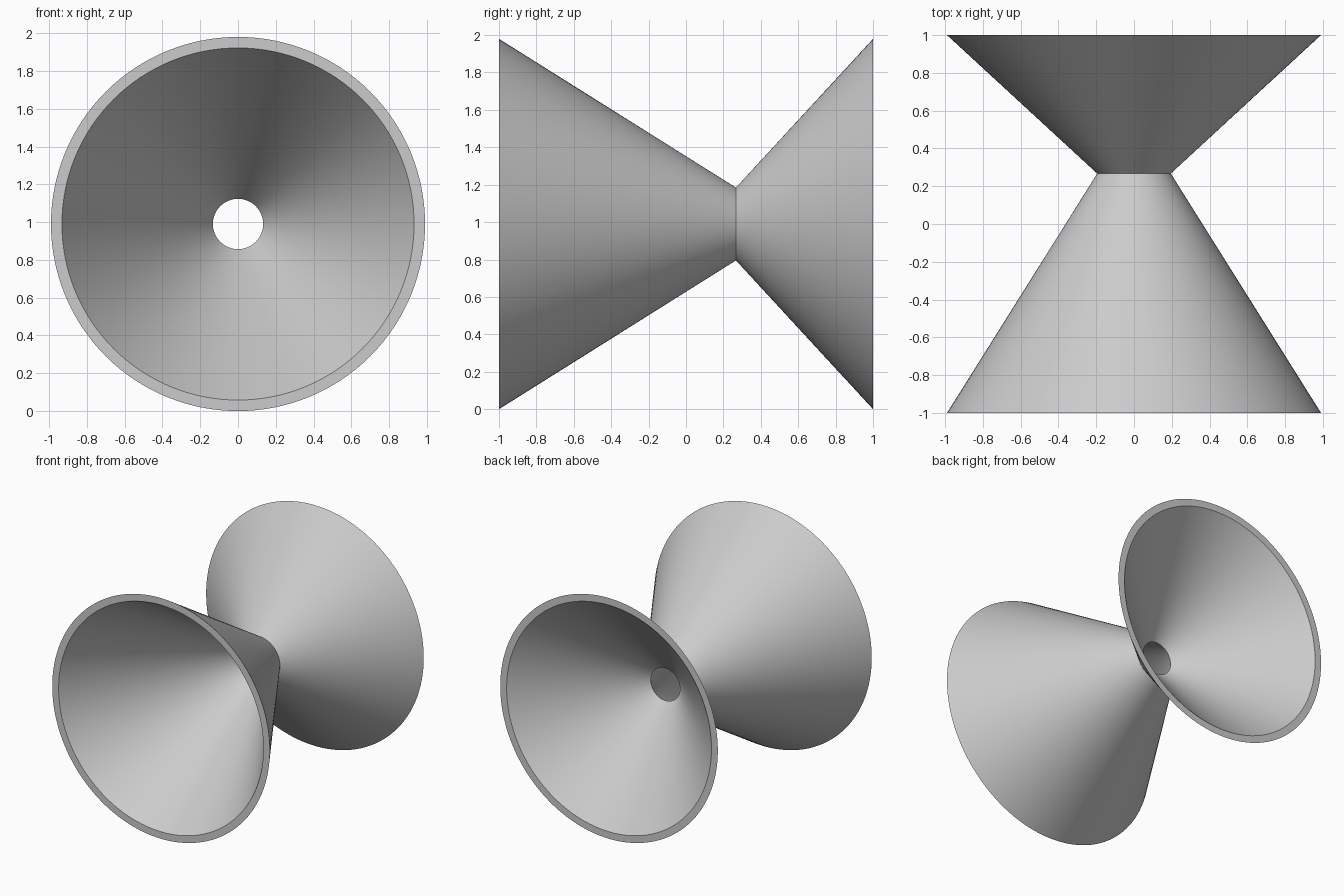
import bpy, bmesh, math
from mathutils import Vector, Matrix

cube = bpy.data.objects.get("Cube")
if cube:
    bpy.data.objects.remove(cube, do_unlink=True)

CENTRE_Z = 0.99
NECK_Y = 0.267
SEGMENTS = 128

grey = bpy.data.materials.new("light grey")
grey.use_nodes = True
colour = (0.6, 0.6, 0.6, 1)
grey.diffuse_color = colour
grey.node_tree.nodes["Principled BSDF"].inputs["Base Color"].default_value = colour


def lathe(name, profile):
    """Turn a closed (radius, y) profile around the y axis."""
    bm = bmesh.new()
    verts = [bm.verts.new((r, y, 0)) for r, y in profile]
    edges = [bm.edges.new((v, verts[(i + 1) % len(verts)])) for i, v in enumerate(verts)]
    bmesh.ops.spin(bm, geom=verts + edges, cent=(0, 0, 0), axis=(0, 1, 0),
                   angle=math.tau, steps=SEGMENTS, use_duplicate=False)
    bmesh.ops.remove_doubles(bm, verts=bm.verts, dist=0.0001)
    bmesh.ops.recalc_face_normals(bm, faces=bm.faces)
    bmesh.ops.translate(bm, verts=bm.verts, vec=(0, 0, CENTRE_Z))
    mesh = bpy.data.meshes.new(name)
    bm.to_mesh(mesh)
    bm.free()
    mesh.materials.append(grey)
    obj = bpy.data.objects.new(name, mesh)
    bpy.context.collection.objects.link(obj)
    bpy.ops.object.select_all(action='DESELECT')
    obj.select_set(True)
    bpy.context.view_layer.objects.active = obj
    bpy.ops.object.shade_smooth_by_angle(angle=math.radians(30))
    return obj


# Hollow double funnel: flared front and back, joined at an open neck
lathe("double_funnel", [
    (0.99, -1), (0.195, NECK_Y), (0.99, 1),      # outer wall
    (0.932, 1), (0.133, NECK_Y), (0.932, -1),    # inner wall
])
